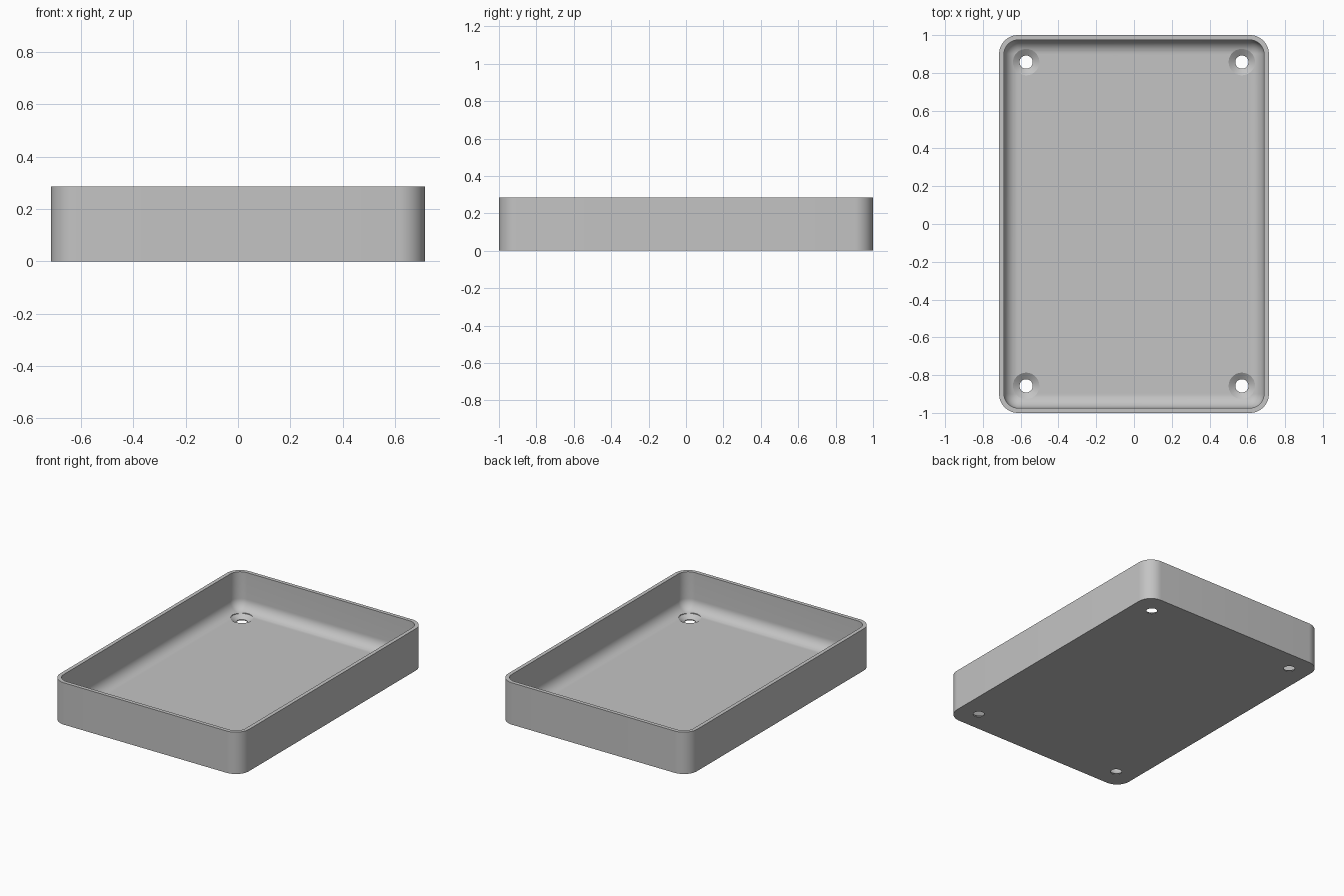
import bpy, bmesh, math

if "Cube" in bpy.data.objects:
    bpy.data.objects.remove(bpy.data.objects["Cube"], do_unlink=True)

# Main sizes
HALF_X, HALF_Y, HEIGHT = 0.714, 1.0, 0.286
CORNER, WALL, FLOOR = 0.1, 0.026, 0.03
FILLET = CORNER - WALL
HOLE_X, HOLE_Y = 0.571, 0.857
STEPS = 12

grey = bpy.data.materials.new("light grey")
grey.use_nodes = True
colour = (0.55, 0.55, 0.55, 1)
grey.diffuse_color = colour
grey.node_tree.nodes["Principled BSDF"].inputs["Base Color"].default_value = colour


def make_object(name, bm):
    bmesh.ops.recalc_face_normals(bm, faces=bm.faces[:])
    mesh = bpy.data.meshes.new(name)
    bm.to_mesh(mesh)
    bm.free()
    obj = bpy.data.objects.new(name, mesh)
    mesh.materials.append(grey)
    bpy.context.collection.objects.link(obj)
    return obj


def loft(bm, rings):
    """Skin a list of closed rings of points and cap both ends."""
    loops = [[bm.verts.new(p) for p in ring] for ring in rings]
    for a, b in zip(loops, loops[1:]):
        for i in range(len(a)):
            j = (i + 1) % len(a)
            bm.faces.new((a[i], a[j], b[j], b[i]))
    bm.faces.new(loops[0])
    bm.faces.new(loops[-1])


def rounded_ring(inset, z):
    """Rounded rectangle, inset from the outer outline."""
    radius = max(CORNER - inset, 0.002)
    cx, cy = HALF_X - inset - radius, HALF_Y - inset - radius
    points = []
    for quarter, (sx, sy) in enumerate([(1, 1), (-1, 1), (-1, -1), (1, -1)]):
        for k in range(STEPS + 1):
            a = (quarter + k / STEPS) * math.pi / 2
            points.append((sx * cx + radius * math.cos(a),
                           sy * cy + radius * math.sin(a), z))
    return points


def circle_ring(x, y, radius, z, sides=40):
    return [(x + radius * math.cos(2 * math.pi * k / sides),
             y + radius * math.sin(2 * math.pi * k / sides), z) for k in range(sides)]


# Tray shell: outer wall, flat rim, inner wall, rounded fillet and floor
rings = [rounded_ring(0, 0), rounded_ring(0, HEIGHT), rounded_ring(WALL, HEIGHT)]
for k in range(STEPS + 1):
    a = k / STEPS * math.pi / 2
    rings.append(rounded_ring(WALL + FILLET * (1 - math.cos(a)),
                              FLOOR + FILLET * (1 - math.sin(a))))
bm = bmesh.new()
loft(bm, rings)
tray = make_object("tray", bm)

# Countersunk screw holes, one near each corner
bm = bmesh.new()
for sx in (-1, 1):
    for sy in (-1, 1):
        profile = [(0.035, -0.05), (0.035, 0.006), (0.07, FLOOR), (0.07, 0.15)]
        loft(bm, [circle_ring(sx * HOLE_X, sy * HOLE_Y, r, z) for r, z in profile])
cutter = make_object("screw_hole_cutter", bm)
cutter.hide_render = True

cut = tray.modifiers.new("screw holes", "BOOLEAN")
cut.operation = "DIFFERENCE"
cut.solver = "EXACT"
cut.object = cutter

bpy.ops.object.select_all(action="DESELECT")
tray.select_set(True)
bpy.context.view_layer.objects.active = tray
bpy.ops.object.modifier_apply(modifier=cut.name)
bpy.data.objects.remove(cutter, do_unlink=True)
bpy.ops.object.shade_smooth_by_angle(angle=math.radians(30))
